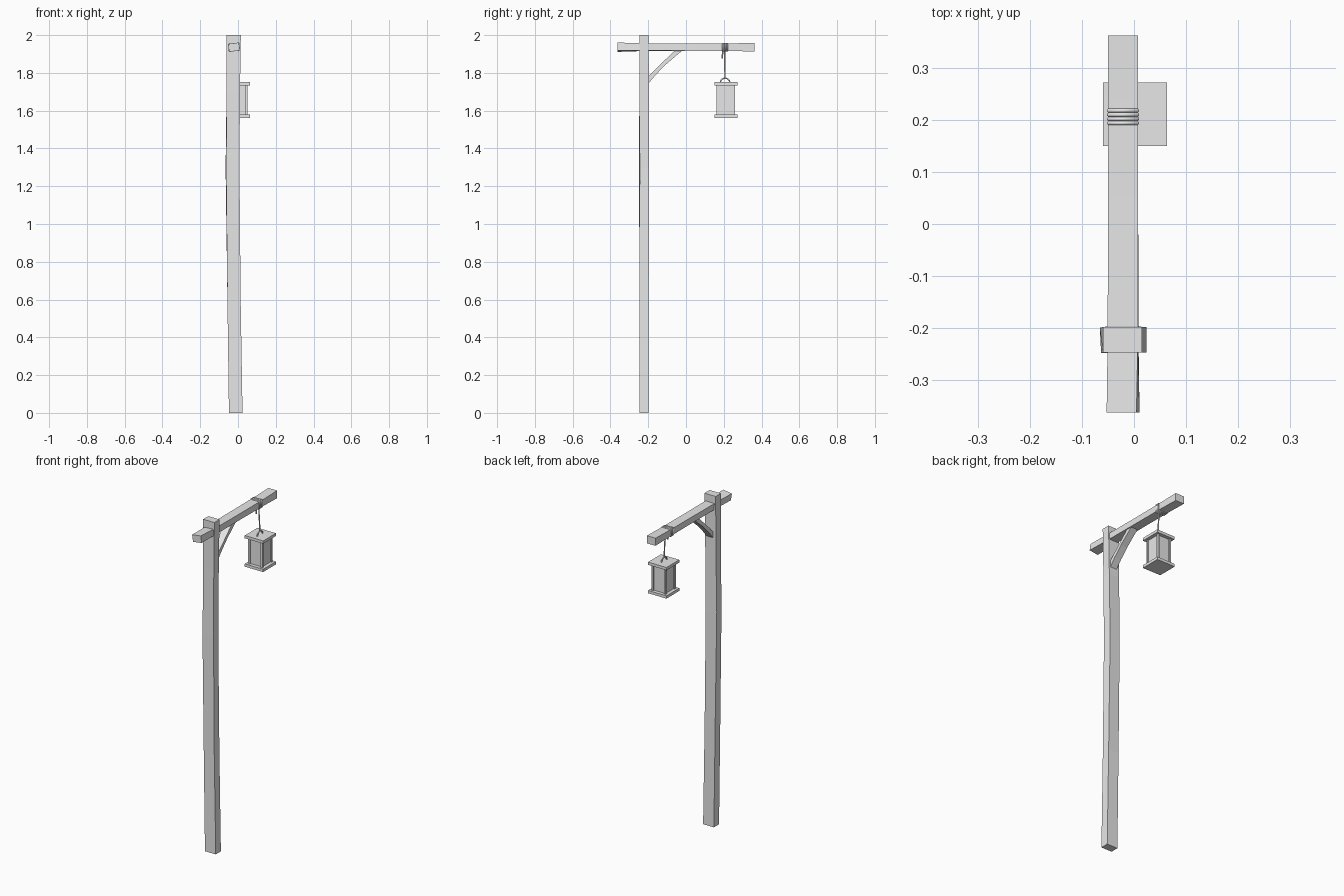
import bpy, bmesh, math
from mathutils import Vector

cube = bpy.data.objects.get("Cube")
if cube:
    bpy.data.objects.remove(cube, do_unlink=True)

grey = bpy.data.materials.new("plain grey")
grey.use_nodes = True
grey.diffuse_color = (0.8, 0.8, 0.8, 1)
grey.node_tree.nodes["Principled BSDF"].inputs["Base Color"].default_value = (0.8, 0.8, 0.8, 1)


def add(name, mesh):
    mesh.materials.clear()
    mesh.materials.append(grey)
    obj = bpy.data.objects.new(name, mesh)
    bpy.context.collection.objects.link(obj)
    return obj


def loft(name, rings):
    """Skin a list of equal-sized rings and cap both ends."""
    bm = bmesh.new()
    loops = [[bm.verts.new(p) for p in ring] for ring in rings]
    for a, b in zip(loops, loops[1:]):
        for i in range(len(a)):
            j = (i + 1) % len(a)
            bm.faces.new((a[i], a[j], b[j], b[i]))
    bm.faces.new(loops[0])
    bm.faces.new(loops[-1])
    bmesh.ops.recalc_face_normals(bm, faces=bm.faces)
    mesh = bpy.data.meshes.new(name)
    bm.to_mesh(mesh)
    bm.free()
    return add(name, mesh)


def rect(w, h, twist):
    """Corners of a twisted rectangle as 2D offsets."""
    c, s = math.cos(math.radians(twist)), math.sin(math.radians(twist))
    return [(u * w / 2 * c - v * h / 2 * s, u * w / 2 * s + v * h / 2 * c)
            for u, v in ((-1, -1), (1, -1), (1, 1), (-1, 1))]


def box(name, centre, size):
    x, y, z = centre
    w, d, h = size
    return loft(name, [[(x + u, y + v, z + k * h / 2) for u, v in rect(w, d, 0)]
                       for k in (-1, 1)])


def tube(name, points, radius, closed=False):
    curve = bpy.data.curves.new(name, "CURVE")
    curve.dimensions = "3D"
    curve.bevel_depth = radius
    curve.bevel_resolution = 1
    curve.use_fill_caps = True
    spline = curve.splines.new("POLY")
    spline.points.add(len(points) - 1)
    for p, co in zip(spline.points, points):
        p.co = (*co, 1)
    spline.use_cyclic_u = closed
    temp = bpy.data.objects.new(name + "_path", curve)
    bpy.context.collection.objects.link(temp)
    graph = bpy.context.evaluated_depsgraph_get()
    mesh = bpy.data.meshes.new_from_object(temp.evaluated_get(graph))
    bpy.data.objects.remove(temp, do_unlink=True)
    return add(name, mesh)


# Hand-hewn post: height, centre x, width, twist
post = [(0, -0.012, 0.072, 0), (0.6, -0.021, 0.07, 0), (1.3, -0.029, 0.071, 3),
        (1.7, -0.025, 0.07, 1), (2, -0.0225, 0.075, 0)]
loft("post", [[(x + u, -0.222 + v, z) for u, v in rect(w, 0.049, t)]
              for z, x, w, t in post])

# Crossbeam with slightly thicker, twisted ends: y, height, twist
beam = [(-0.362, 0.042, 8), (-0.22, 0.038, 2), (0.05, 0.038, 0),
        (0.24, 0.04, 0), (0.362, 0.046, 0)]
loft("crossbeam", [[(-0.021 + u, y, 1.936 + v) for u, v in rect(0.058, h, t)]
                   for y, h, t in beam])

# Curved brace: lower and upper edge in the y-z plane
lower = [(-0.205, 1.737), (-0.16, 1.79), (-0.108, 1.843), (-0.065, 1.88), (-0.015, 1.922)]
upper = [(-0.205, 1.774), (-0.165, 1.817), (-0.124, 1.856), (-0.095, 1.884), (-0.055, 1.922)]
loft("brace", [[(-0.042, *a), (0.002, *a), (0.002, *b), (-0.042, *b)]
               for a, b in zip(lower, upper)])

# Lantern plates, recessed panes and corner bars
LX, LY = 0.0015, 0.211
for name, z in (("lantern_roof", 1.742), ("lantern_base", 1.571)):
    box(name, (LX, LY, z), (0.123, 0.122, 0.017))
box("lantern_panes", (LX, LY, 1.657), (0.08, 0.08, 0.165))
for sx, side in ((-1, "right"), (1, "left")):
    for sy, end in ((-1, "front"), (1, "back")):
        box(f"lantern_bar_{end}_{side}", (LX + sx * 0.042, LY + sy * 0.043, 1.657),
            (0.011, 0.011, 0.165))

# Handle arch, hanging rod and rope lashing
HY = 0.207
arch = [math.pi * i / 10 for i in range(11)]
tube("lantern_handle", [(LX, HY + 0.025 * math.cos(a), 1.748 + 0.024 * math.sin(a))
                        for a in arch], 0.004)
tube("hanging_rod", [(LX, HY, 1.77), (LX - 0.003, 0.205, 1.85), (-0.005, 0.205, 1.917)], 0.004)
for i in range(4):
    y = 0.194 + i * 0.008
    tube(f"rope_loop_{i + 1}", [(-0.021 + u, y, 1.936 + v) for u, v in rect(0.056, 0.042, 0)],
         0.004, True)
tube("rope_tail", [(-0.012, 0.196, 1.915), (-0.013, 0.193, 1.895), (-0.013, 0.191, 1.877)], 0.004)
